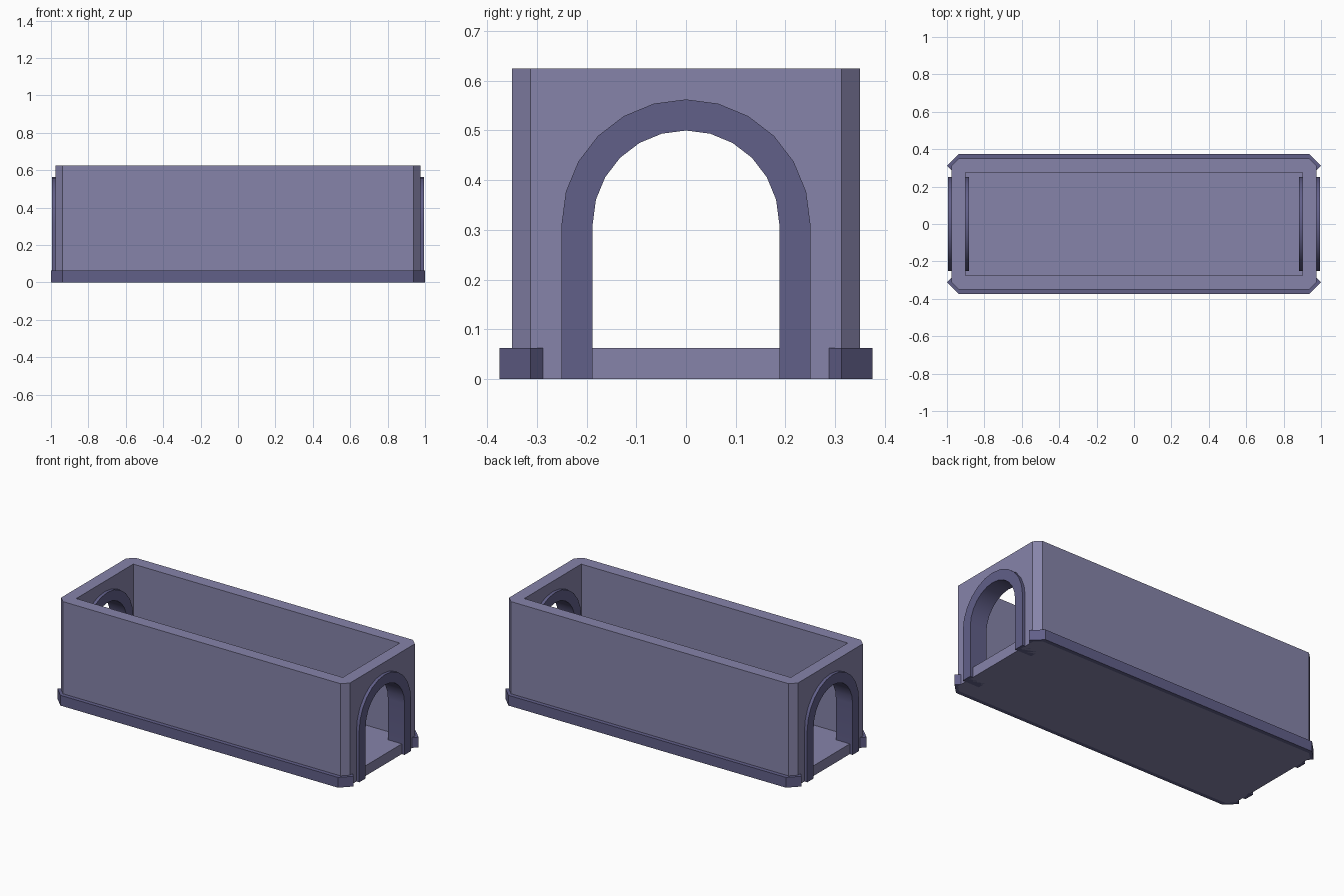
import bpy, bmesh, math
from mathutils import Vector

if "Cube" in bpy.data.objects:
    bpy.data.objects.remove(bpy.data.objects["Cube"])

FLOOR = 0.0625      # floor and skirting height
HEIGHT = 0.625      # wall height
SPRING = 0.3125     # height where the arches start to curve


def material(name, colour):
    m = bpy.data.materials.new(name)
    m.diffuse_color = colour
    m.use_nodes = True
    m.node_tree.nodes["Principled BSDF"].inputs["Base Color"].default_value = m.diffuse_color
    return m


wall_mat = material("wall_violet", (0.24, 0.23, 0.40, 1))
trim_mat = material("trim_violet", (0.12, 0.115, 0.25, 1))


def prism(name, points, direction, mat):
    """Extrude a closed 3D outline along a direction."""
    bm = bmesh.new()
    face = bm.faces.new([bm.verts.new(p) for p in points])
    ext = bmesh.ops.extrude_face_region(bm, geom=[face], use_keep_orig=True)
    moved = [v for v in ext["geom"] if isinstance(v, bmesh.types.BMVert)]
    bmesh.ops.translate(bm, verts=moved, vec=Vector(direction))
    bmesh.ops.recalc_face_normals(bm, faces=bm.faces[:])
    mesh = bpy.data.meshes.new(name)
    bm.to_mesh(mesh)
    bm.free()
    mesh.materials.append(mat)
    obj = bpy.data.objects.new(name, mesh)
    bpy.context.collection.objects.link(obj)
    return obj


def arch(radius, bottom, x):
    """Open outline of a round-headed arch, right foot to left foot."""
    curve = [(x, radius * math.cos(math.radians(a)),
              SPRING + radius * math.sin(math.radians(a)))
             for a in range(0, 181, 15)]
    return [(x, radius, bottom)] + curve + [(x, -radius, bottom)]


def activate(obj):
    bpy.ops.object.select_all(action='DESELECT')
    obj.select_set(True)
    bpy.context.view_layer.objects.active = obj


def cut(target, cutter):
    cutter.hide_render = True
    mod = target.modifiers.new("cut", 'BOOLEAN')
    mod.operation = 'DIFFERENCE'
    mod.solver = 'EXACT'
    mod.object = cutter
    activate(target)
    bpy.ops.object.modifier_apply(modifier=mod.name)
    bpy.data.objects.remove(cutter)


# Open-topped box with chamfered corners
quarter = [(0.975, 0.3125), (0.9375, 0.35)]
outline = (quarter + [(-x, y) for x, y in reversed(quarter)]
           + [(-x, -y) for x, y in quarter]
           + [(x, -y) for x, y in reversed(quarter)])
walls = prism("walls_and_floor", [(x, y, 0) for x, y in outline],
              (0, 0, HEIGHT), wall_mat)

# Doorway passage through both ends, then the inside space
cut(walls, prism("passage_cutter", arch(0.22, FLOOR, -1.2), (2.4, 0, 0), wall_mat))
room = [(0.9, 0.275), (-0.9, 0.275), (-0.9, -0.275), (0.9, -0.275)]
cut(walls, prism("room_cutter", [(x, y, FLOOR) for x, y in room],
                 (0, 0, HEIGHT), wall_mat))

# Arched door frames, standing slightly proud of the wall on both sides
for side, x in (("left", -0.99375), ("right", 0.88125)):
    ring = arch(0.25, 0, x) + arch(0.1875, 0, x)[::-1]
    frame = prism("door_frame_" + side, ring, (0.1125, 0, 0), trim_mat)
    activate(frame)
    bpy.ops.object.shade_smooth_by_angle(angle=math.radians(30))

# Skirting along the long sides, wrapping round the corners
outer = [(0.975, 0.2875), (1.0, 0.3125), (0.9375, 0.375)]
inner = [(0.9375, 0.35), (0.975, 0.3125)]
strip = (outer + [(-x, y) for x, y in reversed(outer)]
         + [(-x, y) for x, y in reversed(inner)] + inner)
for side, s in (("front", -1), ("back", 1)):
    prism("skirting_" + side, [(x, s * y, 0) for x, y in strip],
          (0, 0, FLOOR), trim_mat)
